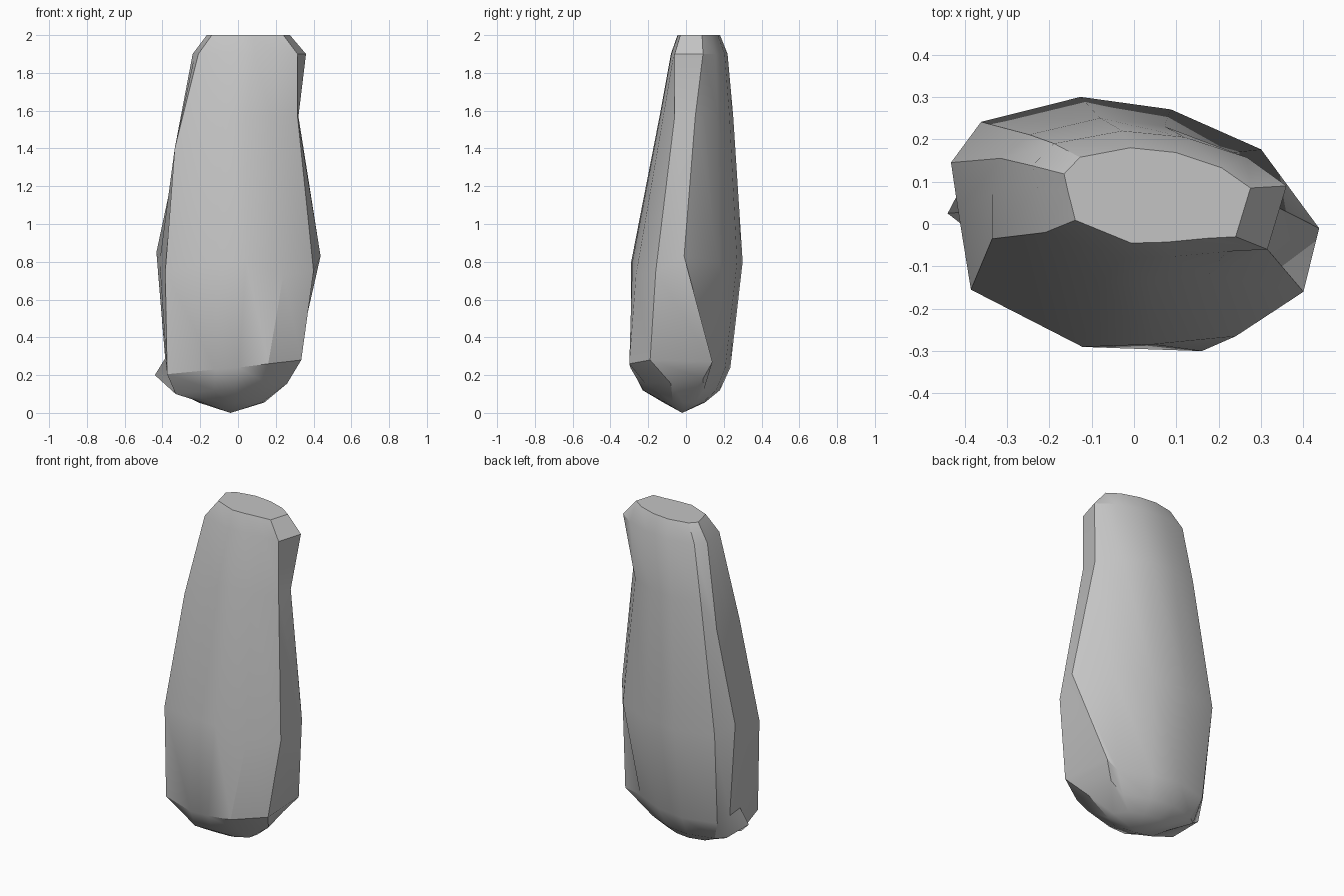
import bpy
import bmesh
from mathutils import Vector

default_cube = bpy.data.objects.get("Cube")
if default_cube:
    bpy.data.objects.remove(default_cube, do_unlink=True)


def make_material(name, color):
    mat = bpy.data.materials.new(name)
    mat.use_nodes = True
    mat.diffuse_color = color
    mat.node_tree.nodes["Principled BSDF"].inputs["Base Color"].default_value = color
    return mat


# Normalised faceted outline, clockwise from the right-hand corner
OUTLINE = [(1, -.03), (.92, -.54), (.53, -.9), (.1, -.98), (-.28, -1), (-.88, -.52),
           (-.96, .1), (-1, .45), (-.83, .8), (-.29, 1), (.2, .9), (.69, .58)]

# Levels of the stone: height, then x and y extents
LEVELS = [
    (.055, -.21, .14, -.12, .10),
    (.12, -.34, .25, -.23, .18),
    (.24, -.40, .335, -.30, .235),
    (.80, -.435, .435, -.29, .30),
    (1.57, -.30, .32, -.14, .25),
    (1.9, -.24, .36, -.08, .22),
    (2, -.165, .275, -.045, .18),
]

# Chipped corners that break the regular outline: (level, column) -> position
CHIPS = {
    # lower right bevel
    (1, 0): (.24, .09, .18),
    (1, 1): (.26, -.08, .155),
    (1, 2): (.15, -.22, .16),
    (2, 0): (.31, .14, .27),
    (2, 1): (.335, -.19, .28),
    (2, 2): (.16, -.3, .26),
    (3, 0): (.437, -.01, .83),
    (3, 1): (.4, -.16, .75),
    (3, 2): (.24, -.265, .73),
    # lower left ledge with the hollow above it
    (1, 5): (-.33, -.06, .1),
    (1, 6): (-.44, .025, .2),
    (1, 7): (-.34, .1, .12),
    (2, 4): (-.12, -.285, .23),
    (2, 5): (-.375, -.155, .205),
    (2, 6): (-.385, .03, .29),
    (2, 7): (-.385, .13, .28),
    # long left flank
    (3, 5): (-.385, -.155, .75),
    (3, 6): (-.415, .03, .8),
    (3, 7): (-.432, .145, .85),
    (4, 5): (-.335, -.035, 1.4),
    (4, 6): (-.335, .07, 1.4),
    (4, 7): (-.315, .155, 1.4),
    (5, 5): (-.21, -.02, 1.9),
    # upper right beak
    (4, 1): (.315, -.06, 1.57),
    (5, 0): (.36, .09, 1.9),
    (5, 1): (.315, -.06, 1.9),
    (6, 0): (.275, .085, 2),
    (6, 1): (.24, -.03, 2),
}


def ring_points(level, z, left, right, front, back):
    for column, (u, v) in enumerate(OUTLINE):
        x = (left + right) / 2 + u * (right - left) / 2
        y = (front + back) / 2 + v * (back - front) / 2
        yield Vector(CHIPS.get((level, column), (x, y, z)))


# Loft the levels, cap the flat top and close the pointed base
bm = bmesh.new()
rings = [[bm.verts.new(p) for p in ring_points(i, *row)] for i, row in enumerate(LEVELS)]
count = len(OUTLINE)
for lower, upper in zip(rings, rings[1:]):
    for i in range(count):
        j = (i + 1) % count
        bm.faces.new((lower[i], lower[j], upper[j], upper[i]))
bm.faces.new(rings[-1])
tip = bm.verts.new((-.04, -.02, 0))
for i in range(count):
    bm.faces.new((rings[0][i], tip, rings[0][(i + 1) % count]))
bmesh.ops.recalc_face_normals(bm, faces=bm.faces)

mesh = bpy.data.meshes.new("standing_stone")
bm.to_mesh(mesh)
bm.free()
stone = bpy.data.objects.new("standing_stone", mesh)
bpy.context.collection.objects.link(stone)
mesh.materials.append(make_material("stone_grey", (.55, .55, .55, 1)))

# Soft facets with sharp chipped edges
bpy.ops.object.select_all(action="DESELECT")
stone.select_set(True)
bpy.context.view_layer.objects.active = stone
bpy.ops.object.shade_smooth_by_angle(angle=.52)
